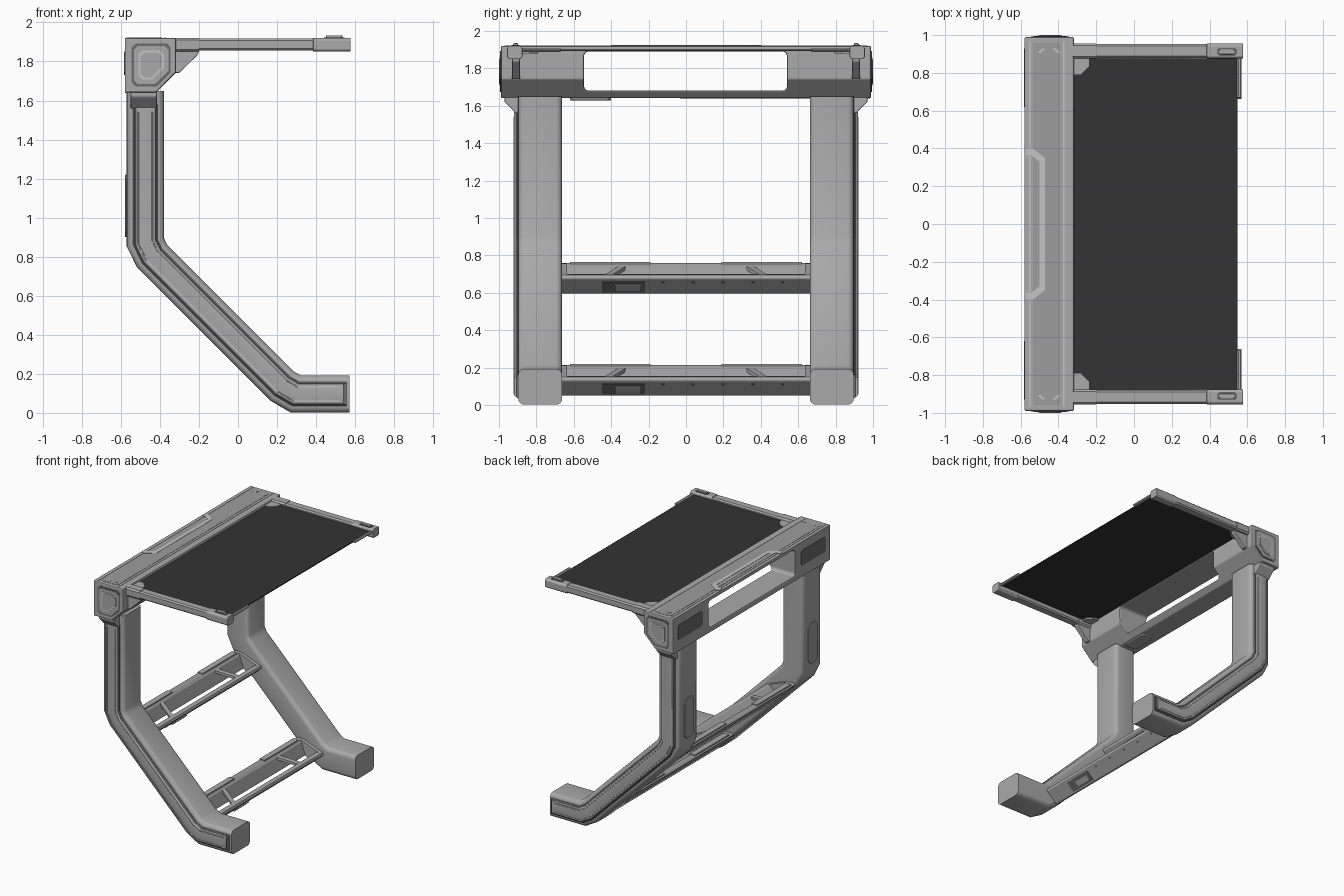
import bpy, bmesh, math
from mathutils import Vector

if "Cube" in bpy.data.objects:
    bpy.data.objects.remove(bpy.data.objects["Cube"])


def mat(name, r):
    m = bpy.data.materials.new(name)
    m.diffuse_color = (r, r, r, 1)
    m.use_nodes = True
    m.node_tree.nodes["Principled BSDF"].inputs["Base Color"].default_value = m.diffuse_color
    return m


BODY = mat("body grey", 0.40)
PANEL = mat("panel grey", 0.34)
TRIM = mat("light trim", 0.56)
DARK = mat("dark grey", 0.15)
CLOTH = mat("charcoal screen", 0.033)


def finish(name, bm, m, bevel=0, mirror=False, smooth=False):
    bmesh.ops.recalc_face_normals(bm, faces=bm.faces[:])
    me = bpy.data.meshes.new(name)
    bm.to_mesh(me)
    bm.free()
    me.materials.append(m)
    ob = bpy.data.objects.new(name, me)
    bpy.context.collection.objects.link(ob)
    if smooth:
        bpy.ops.object.select_all(action='DESELECT')
        ob.select_set(True)
        bpy.context.view_layer.objects.active = ob
        bpy.ops.object.shade_smooth_by_angle(angle=math.radians(30))
    if bevel:
        b = ob.modifiers.new("bevel", 'BEVEL')
        b.width, b.segments, b.limit_method = bevel, 2, 'ANGLE'
    if mirror:
        mm = ob.modifiers.new("mirror", 'MIRROR')
        mm.use_axis = (False, True, False)
    return ob


def prism(name, pts, axis, a, b, m, **kw):
    """Extrude a 2D outline along an axis from a to b."""
    put = {'x': lambda u, v, t: (t, u, v), 'y': lambda u, v, t: (u, t, v),
           'z': lambda u, v, t: (u, v, t)}[axis]
    bm = bmesh.new()
    r0 = [bm.verts.new(put(u, v, a)) for u, v in pts]
    r1 = [bm.verts.new(put(u, v, b)) for u, v in pts]
    bm.faces.new(r0)
    bm.faces.new(r1)
    n = len(pts)
    for i in range(n):
        j = (i + 1) % n
        bm.faces.new((r0[i], r0[j], r1[j], r1[i]))
    return finish(name, bm, m, **kw)


def rrect(u0, u1, v0, v1, r, seg=1):
    """Rectangle with rounded (seg > 1) or chamfered corners."""
    pts = []
    for k, (cu, cv) in enumerate([(u1 - r, v1 - r), (u0 + r, v1 - r), (u0 + r, v0 + r), (u1 - r, v0 + r)]):
        for s in range(seg + 1):
            t = math.pi / 2 * (k + s / seg)
            pts.append((cu + r * math.cos(t), cv + r * math.sin(t)))
    return pts


def box(name, x0, x1, y0, y1, z0, z1, m, **kw):
    return prism(name, [(x0, y0), (x1, y0), (x1, y1), (x0, y1)], 'z', z0, z1, m, **kw)


def sweep(name, path, section, m, **kw):
    """Sweep a (side, y) section along an xz path with mitred bends."""
    P = [Vector(p) for p in path]
    bm = bmesh.new()
    rings = []
    for i, p in enumerate(P):
        d0 = (P[i] - P[i - 1]).normalized() if i else (P[1] - P[0]).normalized()
        d1 = (P[i + 1] - P[i]).normalized() if i < len(P) - 1 else d0
        n0, n1 = Vector((-d0.y, d0.x)), Vector((-d1.y, d1.x))
        n = (n0 + n1) / (1 + n0.dot(n1))
        rings.append([bm.verts.new((p.x + n.x * s, y, p.y + n.y * s)) for s, y in section])
    k = len(section)
    for a, b in zip(rings, rings[1:]):
        for i in range(k):
            bm.faces.new((a[i], a[(i + 1) % k], b[(i + 1) % k], b[i]))
    bm.faces.new(rings[0])
    bm.faces.new(rings[-1])
    return finish(name, bm, m, **kw)


# Legs: bent tubes with an outer inlaid strip
def leg_path(top, end):
    return [(-0.475, top), (-0.475, 0.875), (-0.44, 0.803), (0.225, 0.138), (0.295, 0.097), (end, 0.097)]


sweep("leg", leg_path(1.65, 0.57), rrect(-0.095, 0.095, 0.662, 0.897, 0.032, 4), BODY, mirror=True, smooth=True)
sweep("leg_groove", leg_path(1.58, 0.555), rrect(-0.062, 0.062, 0.87, 0.908, 0.008), DARK, mirror=True)
sweep("leg_strip", leg_path(1.565, 0.54), rrect(-0.052, 0.052, 0.87, 0.92, 0.01, 3), BODY, mirror=True, smooth=True)
for s in (-0.036, 0.036):
    sweep("leg_pinstripe", leg_path(1.54, 0.52), rrect(s - 0.003, s + 0.003, 0.915, 0.922, 0.001), TRIM, mirror=True)
prism("leg_back_plate", rrect(0.72, 0.84, 0.9, 1.22, 0.03), 'x', -0.578, -0.565, PANEL, mirror=True, bevel=0.003)
prism("leg_bracket", [(0.86, 1.645), (0.97, 1.645), (0.97, 1.62), (0.91, 1.56), (0.86, 1.56)],
      'x', -0.55, -0.415, BODY, mirror=True, bevel=0.005)
box("leg_bracket_core", -0.53, -0.435, 0.88, 0.925, 1.575, 1.63, DARK, mirror=True)

# Top beam with a through window
beam = prism("top_beam", [(-0.58, 1.64), (-0.42, 1.64), (-0.318, 1.742), (-0.318, 1.92), (-0.58, 1.92)],
             'y', -0.99, 0.99, BODY)
cutter = prism("window_cutter", rrect(-0.545, 0.54, 1.68, 1.89, 0.025, 4), 'x', -0.8, 0, BODY)
cutter.hide_render = True
bo = beam.modifiers.new("window", 'BOOLEAN')
bo.operation, bo.object, bo.solver = 'DIFFERENCE', cutter, 'EXACT'
bpy.context.view_layer.objects.active = beam
bpy.ops.object.modifier_apply(modifier="window")
bpy.data.objects.remove(cutter)
bv = beam.modifiers.new("bevel", 'BEVEL')
bv.width, bv.segments, bv.limit_method = 0.008, 2, 'ANGLE'


# Beam end caps: nested plates
def cap(d):
    x0, x1, z0, z1, c = -0.545 + d, -0.345 - d, 1.672 + d, 1.892 - d, 0.02
    k = 0.07 - 0.3 * d
    return [(x0 + c, z0), (x1 - k, z0), (x1, z0 + k), (x1, z1 - c), (x1 - c, z1),
            (x0 + c, z1), (x0, z1 - c), (x0, z0 + c)]


for i, (d, m) in enumerate([(0, DARK), (0.012, BODY), (0.035, TRIM), (0.045, BODY)]):
    prism("beam_end_cap", cap(d), 'y', 0.98, 0.9935 + 0.0021 * i, m, mirror=True)

# Beam surface inlays
prism("beam_top_panel", rrect(-0.535, -0.39, -0.96, 0.96, 0.01), 'z', 1.91, 1.922, PANEL)
for x in (-0.552, -0.372):
    box("beam_top_line", x - 0.004, x + 0.004, -0.97, 0.97, 1.915, 1.923, TRIM)
prism("beam_top_band", [(-0.572, 0.4), (-0.535, 0.4), (-0.472, 0.35), (-0.472, -0.35), (-0.535, -0.4),
                        (-0.572, -0.4), (-0.572, -0.365), (-0.545, -0.365), (-0.5, -0.33), (-0.5, 0.33),
                        (-0.545, 0.365), (-0.572, 0.365)], 'z', 1.915, 1.924, TRIM)
for x, s in ((-0.49, 1), (-0.41, -1)):
    prism("beam_top_tick", [(x - 0.02 * s, 0.905), (x - 0.005 * s, 0.905), (x + 0.02 * s, 0.93), (x + 0.005 * s, 0.93)],
          'z', 1.915, 1.924, TRIM, mirror=True)
prism("beam_back_panel", rrect(0.62, 0.93, 1.73, 1.85, 0.015), 'x', -0.583, -0.575, DARK, mirror=True)
prism("beam_under_plate", rrect(-0.53, -0.43, -0.62, -0.4, 0.02), 'z', 1.628, 1.645, BODY, bevel=0.004)

# Screen and its side arms
box("screen", -0.32, 0.548, -0.876, 0.876, 1.892, 1.9, CLOTH)
prism("screen_corner", [(-0.32, 0.88), (-0.235, 0.88), (-0.235, 0.835), (-0.28, 0.79), (-0.32, 0.79)],
      'z', 1.88, 1.908, BODY, mirror=True)
prism("arm", rrect(0.88, 0.952, 1.857, 1.917, 0.01), 'x', -0.33, 0.39, BODY, mirror=True)
prism("arm_root", rrect(0.875, 0.956, 1.85, 1.921, 0.012), 'x', -0.33, -0.2, BODY, mirror=True)
prism("arm_tip", rrect(0.875, 0.956, 1.85, 1.921, 0.012), 'x', 0.385, 0.577, BODY, mirror=True, bevel=0.003)
prism("arm_button_recess", rrect(0.44, 0.545, 0.89, 0.932, 0.01), 'z', 1.91, 1.924, DARK, mirror=True)
prism("arm_button", rrect(0.45, 0.535, 0.898, 0.924, 0.008), 'z', 1.91, 1.934, BODY, mirror=True, bevel=0.004)
prism("arm_gusset", [(-0.325, 1.86), (-0.2, 1.86), (-0.205, 1.835), (-0.3, 1.742), (-0.325, 1.742)],
      'y', 0.888, 0.93, BODY, mirror=True, bevel=0.004)
prism("screen_clip", rrect(0.545, 0.57, 1.888, 1.908, 0.007), 'y', 0.67, 0.88, BODY, mirror=True)

# Crossbars: open frames between the legs
for label, o in (("lower", 0.0), ("upper", 0.545)):
    def mv(pts):
        return [(x - o, z + o) for x, z in pts]

    def face(s0, s1, h):
        """Plate lying on the tilted underside of the front rail."""
        return mv([(0.20 + 0.09 * s + 0.66 * k, 0.05 + 0.08 * s - 0.75 * k)
                   for s, k in ((s0, -0.005), (s1, -0.005), (s1, h), (s0, h))])

    prism(label + "_crossbar_front", mv([(0.20, 0.05), (0.29, 0.13), (0.285, 0.152), (0.25, 0.155), (0.165, 0.07)]),
          'y', -0.67, 0.67, BODY, bevel=0.005)
    prism(label + "_crossbar_back", mv([(0.045, 0.2), (0.06, 0.213), (0.095, 0.213), (0.115, 0.195),
                                        (0.15, 0.1), (0.13, 0.11)]), 'y', -0.67, 0.67, PANEL, bevel=0.004)
    prism(label + "_crossbar_end", mv([(0.09, 0.21), (0.12, 0.21), (0.275, 0.152), (0.2, 0.07), (0.13, 0.11)]),
          'y', 0.635, 0.67, BODY, mirror=True)
    prism(label + "_crossbar_pad", mv([(0.055, 0.205), (0.055, 0.219), (0.1, 0.219), (0.1, 0.205)]),
          'y', 0.19, 0.62, BODY, mirror=True)
    # slanted dividers: sheared boxes running from back rail to front rail
    bm = bmesh.new()
    ring = []
    for x, z, y in ((0.09, 0.205, 0.33), (0.26, 0.148, 0.42)):
        ring.append([bm.verts.new((x - o, y + dy, z + o + dz))
                     for dy, dz in ((-0.02, -0.02), (0.02, -0.02), (0.02, 0), (-0.02, 0))])
    for i in range(4):
        bm.faces.new((ring[0][i], ring[0][(i + 1) % 4], ring[1][(i + 1) % 4], ring[1][i]))
    bm.faces.new(ring[0])
    bm.faces.new(ring[1])
    finish(label + "_crossbar_divider", bm, BODY, mirror=True)
    # latch and rivets on the tilted face
    prism(label + "_latch_base", face(0.1, 0.8, 0.003), 'y', -0.45, -0.22, DARK)
    prism(label + "_latch", face(0.22, 0.65, 0.012), 'y', -0.38, -0.24, BODY, bevel=0.003)
    for i in range(5):
        prism(label + "_rivet", face(0.7, 0.8, 0.002), 'y', -0.13 + 0.16 * i, -0.115 + 0.16 * i, DARK)
